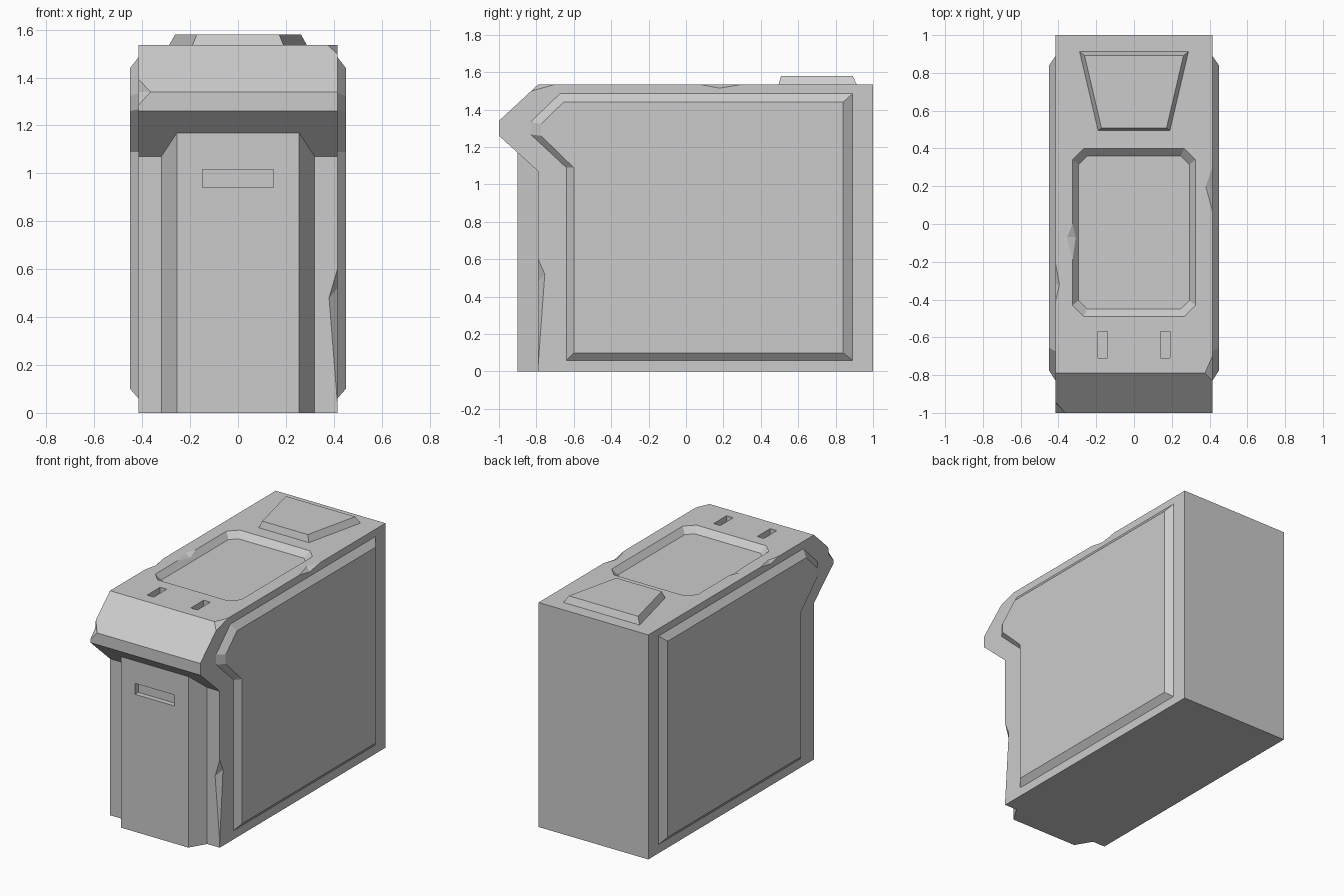
import bpy, bmesh
from mathutils import Vector

if "Cube" in bpy.data.objects:
    bpy.data.objects.remove(bpy.data.objects["Cube"])


def finish(name, bm):
    bmesh.ops.recalc_face_normals(bm, faces=bm.faces)
    mesh = bpy.data.meshes.new(name)
    bm.to_mesh(mesh)
    bm.free()
    ob = bpy.data.objects.new(name, mesh)
    bpy.context.collection.objects.link(ob)
    return ob


def loft(name, loops):
    """Closed solid through matching loops of 3D points."""
    bm = bmesh.new()
    rings = [[bm.verts.new(p) for p in loop] for loop in loops]
    n = len(rings[0])
    for a, b in zip(rings, rings[1:]):
        for i in range(n):
            j = (i + 1) % n
            bm.faces.new((a[i], a[j], b[j], b[i]))
    bm.faces.new(rings[0])
    bm.faces.new(rings[-1])
    return finish(name, bm)


def box(name, lo, hi):
    (x0, y0, z0), (x1, y1, z1) = lo, hi
    return loft(name, [[(x0, y0, z), (x1, y0, z), (x1, y1, z), (x0, y1, z)] for z in (z0, z1)])


def chip(a, b, p, q, out):
    """Wedge that breaks the edge a-b down to p and q on the two faces."""
    bm = bmesh.new()
    a, b = Vector(a), Vector(b)
    for v in (a, b, Vector(p), Vector(q), (a + b) / 2 + Vector(out)):
        bm.verts.new(v)
    bmesh.ops.convex_hull(bm, input=bm.verts)
    return finish("chip_cutter", bm)


def cut(target, cutter):
    cutter.hide_render = True
    mod = target.modifiers.new("cut", 'BOOLEAN')
    mod.operation = 'DIFFERENCE'
    mod.solver = 'EXACT'
    mod.object = cutter
    bpy.context.view_layer.objects.active = target
    bpy.ops.object.modifier_apply(modifier=mod.name)
    bpy.data.objects.remove(cutter, do_unlink=True)


def chamfered(x, y0, y1, c, z):
    return [(-x + c, y0, z), (x - c, y0, z), (x, y0 + c, z), (x, y1 - c, z),
            (x - c, y1, z), (-x + c, y1, z), (-x, y1 - c, z), (-x, y0 + c, z)]


W, TOP, FRONT = 0.415, 1.535, -0.79

# main case with overhanging nose
profile = [(FRONT, 0), (FRONT, 1.07), (-1, 1.26), (-1, 1.34), (FRONT, TOP), (1, TOP), (1, 0)]
body = loft("case_body", [[(x, y, z) for y, z in profile] for x in (-W, W)])

# sunken tray in the top
cut(body, loft("tray_cutter", [chamfered(0.293, -0.45, 0.36, 0.045, TOP - 0.04),
                               chamfered(0.325, -0.49, 0.40, 0.06, TOP),
                               chamfered(0.325, -0.49, 0.40, 0.06, TOP + 0.1)]))

# two small slots near the nose
for x in (-0.165, 0.165):
    cut(body, box("slot_cutter", (x - 0.025, -0.71, TOP - 0.04), (x + 0.025, -0.57, TOP + 0.1)))

# broken edges
for args in (
    ((W, FRONT, 0.04), (W, FRONT, 0.6), (0.38, FRONT, 0.48), (W, -0.755, 0.52), (0.05, -0.05, 0)),
    ((W, 0.07, TOP), (W, 0.30, TOP), (0.38, 0.20, TOP), (W, 0.18, 1.515), (0.05, 0, 0.05)),
    ((-W, -0.41, TOP), (-W, -0.21, TOP), (-0.395, -0.32, TOP), (-W, -0.32, 1.515), (-0.05, 0, 0.05)),
    ((-W, -0.943, 1.393), (-W, -1, 1.285), (-0.365, -1, 1.34), (-W, -0.95, 1.34), (-0.06, -0.08, 0.04)),
    ((W, -0.83, 1.498), (W, -0.70, TOP), (0.375, FRONT, TOP), (W, -0.80, 1.508), (0.05, -0.02, 0.08)),
    ((-0.325, -0.19, TOP), (-0.325, 0, TOP), (-0.355, -0.07, TOP), (-0.309, -0.07, 1.515), (0.02, 0, 0.05)),
):
    cut(body, chip(*args))

# raised front panel with sloped sides and a slot
plan = [(-0.32, -0.75), (-0.32, FRONT), (-0.255, -0.9), (0.255, -0.9), (0.32, FRONT), (0.32, -0.75)]
front = loft("front_panel", [[(x, y, z) for x, y in plan] for z in (0, 1.169)])
cut(front, box("front_slot_cutter", (-0.148, -1, 0.94), (0.148, -0.865, 1.015)))

# bevelled side panels
outer = [(-0.64, 0.06), (0.89, 0.06), (0.89, 1.485), (-0.674, 1.485),
         (-0.83, 1.335), (-0.83, 1.267), (-0.64, 1.09)]
inner = [(-0.60, 0.10), (0.84, 0.10), (0.84, 1.44), (-0.655, 1.44),
         (-0.775, 1.323), (-0.775, 1.26), (-0.60, 1.09)]
side = loft("side_panels", [[(x, y, z) for y, z in loop]
                            for x, loop in ((0.40, outer), (W, outer), (0.45, inner))])
side.modifiers.new("mirror", 'MIRROR').use_mirror_merge = False

# raised tapered plate at the rear of the top
base = [(-0.19, 0.495), (0.19, 0.495), (0.288, 0.912), (-0.288, 0.912)]
cap = [(-0.172, 0.508), (0.172, 0.508), (0.262, 0.892), (-0.262, 0.892)]
loft("rear_top_plate", [[(x, y, z) for x, y in loop]
                        for z, loop in ((TOP - 0.02, base), (TOP, base), (1.58, cap))])
